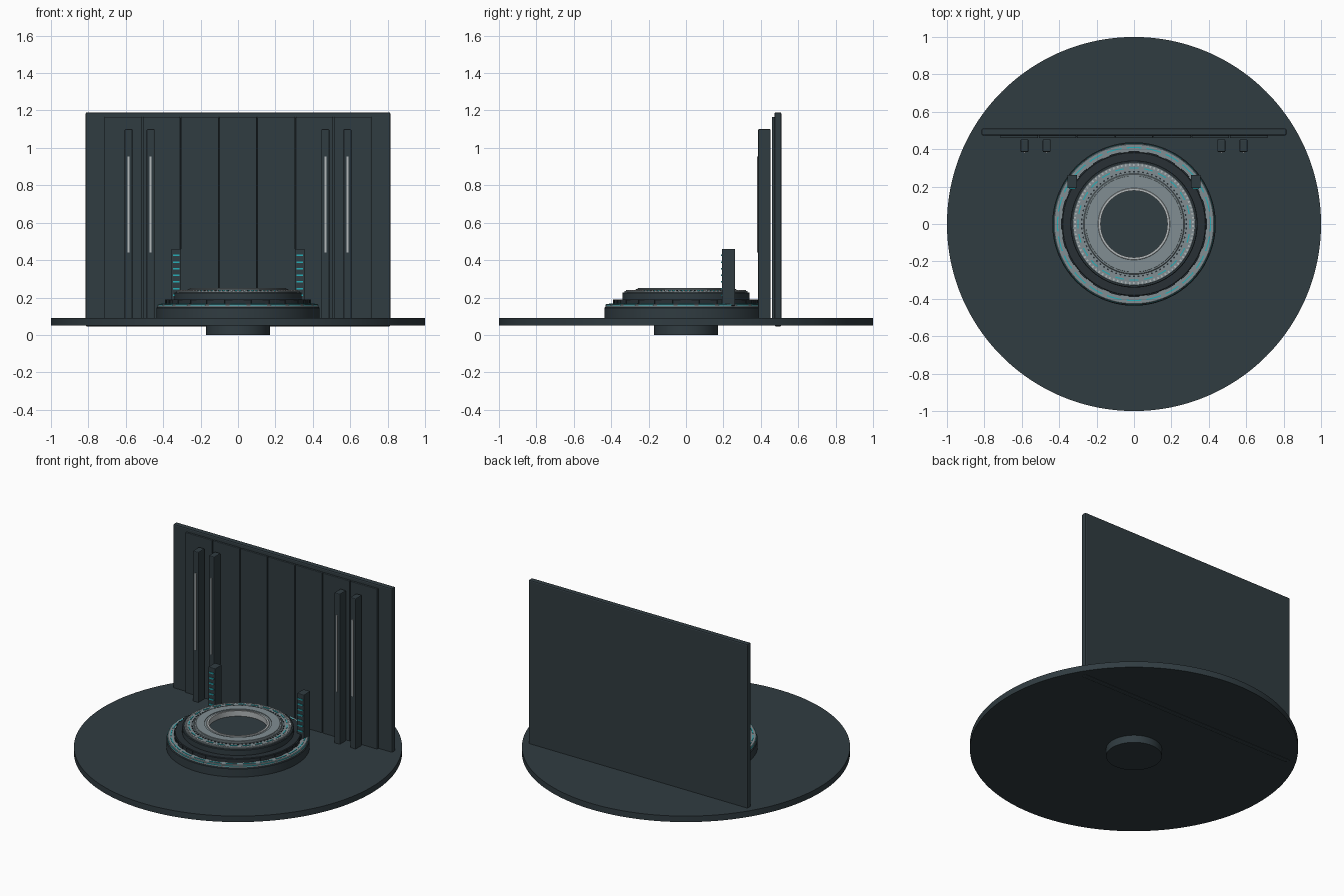
import bpy, bmesh, math
from math import sin, cos, pi

if "Cube" in bpy.data.objects:
    bpy.data.objects.remove(bpy.data.objects["Cube"])


def material(name, rgb):
    m = bpy.data.materials.new(name)
    m.diffuse_color = (*rgb, 1)
    m.use_nodes = True
    m.node_tree.nodes["Principled BSDF"].inputs["Base Color"].default_value = m.diffuse_color
    return m


SLATE = material("dark slate", (0.030, 0.045, 0.053))
BLACK = material("deep slate", (0.021, 0.030, 0.036))
GREY = material("brushed grey", (0.22, 0.27, 0.29))
SILVER = material("pale silver", (0.45, 0.48, 0.49))
CYAN = material("cyan glow", (0.02, 0.42, 0.47))


def finish(name, bm, mat, smooth=False):
    bmesh.ops.recalc_face_normals(bm, faces=bm.faces)
    mesh = bpy.data.meshes.new(name)
    bm.to_mesh(mesh)
    bm.free()
    mesh.materials.append(mat)
    ob = bpy.data.objects.new(name, mesh)
    bpy.context.collection.objects.link(ob)
    if smooth:
        bpy.ops.object.select_all(action='DESELECT')
        ob.select_set(True)
        bpy.context.view_layer.objects.active = ob
        bpy.ops.object.shade_smooth_by_angle(angle=math.radians(30))
    return ob


def box(name, x, y, z, mat, bevel=0.0):
    """Box from (min, max) ranges, with optional rounded edges."""
    bm = bmesh.new()
    bmesh.ops.create_cube(bm, size=1)
    for v in bm.verts:
        v.co = [r[0] if c < 0 else r[1] for c, r in zip(v.co, (x, y, z))]
    ob = finish(name, bm, mat)
    if bevel:
        b = ob.modifiers.new("rounded edges", 'BEVEL')
        b.width, b.segments = bevel, 2
    return ob


def disc(name, r, z0, z1, mat, n=128):
    bm = bmesh.new()
    bmesh.ops.create_cone(bm, cap_ends=True, segments=n, radius1=r, radius2=r, depth=z1 - z0)
    bmesh.ops.translate(bm, verts=bm.verts, vec=(0, 0, (z0 + z1) / 2))
    return finish(name, bm, mat, True)


def ring(name, r0, r1, z0, z1, mat, chamfer=0.004, n=128):
    """Annular tier with a chamfered outer top edge."""
    prof = [(r0, z0), (r1, z0), (r1, z1 - chamfer), (r1 - chamfer, z1), (r0, z1)]
    bm = bmesh.new()
    rows = [[bm.verts.new((r * cos(2 * pi * i / n), r * sin(2 * pi * i / n), z))
             for r, z in prof] for i in range(n)]
    for i in range(n):
        a, b = rows[i], rows[(i + 1) % n]
        for j in range(len(prof)):
            k = (j + 1) % len(prof)
            bm.faces.new((a[j], b[j], b[k], a[k]))
    return finish(name, bm, mat, True)


def dashes(name, r0, r1, z0, z1, count, fill, mat, steps=1):
    """Circle of raised arc blocks; fill is the share of the circle covered."""
    bm = bmesh.new()
    for d in range(count):
        rows = []
        for s in range(steps + 1):
            a = 2 * pi / count * (d + fill * (s / steps - 0.5)) + pi / 2
            rows.append([bm.verts.new((r * cos(a), r * sin(a), z))
                         for r, z in ((r0, z0), (r1, z0), (r1, z1), (r0, z1))])
        for a, b in zip(rows, rows[1:]):
            for j in range(4):
                k = (j + 1) % 4
                bm.faces.new((a[j], b[j], b[k], a[k]))
        bm.faces.new(rows[0])
        bm.faces.new(rows[-1])
    return finish(name, bm, mat)


# Floor and underside hub
disc("floor_disc", 1.0, 0.05, 0.09, SLATE, 192)
disc("underside_hub", 0.17, 0.0, 0.05, SLATE)

# Stepped round platform
ring("platform_base", 0.18, 0.437, 0.09, 0.148, SLATE)
ring("lower_metal_ring", 0.37, 0.43, 0.148, 0.165, GREY)
ring("dark_step", 0.18, 0.385, 0.148, 0.19, BLACK)
ring("upper_drum", 0.18, 0.34, 0.19, 0.228, SLATE)
ring("upper_metal_ring", 0.26, 0.328, 0.228, 0.236, GREY, 0.002)
ring("top_step", 0.19, 0.27, 0.228, 0.246, GREY)
ring("top_plate", 0.205, 0.258, 0.246, 0.25, GREY, 0.001)
ring("bore_rim", 0.178, 0.192, 0.20, 0.25, SILVER, 0.002)
disc("bore_floor", 0.182, 0.09, 0.213, SLATE)

# Glowing dashes, ticks and notches on the platform
dashes("lower_glow", 0.406, 0.412, 0.163, 0.168, 24, 0.75, CYAN, 4)
dashes("lower_edge_glow", 0.424, 0.4315, 0.157, 0.162, 24, 0.8, CYAN, 4)
dashes("upper_glow", 0.297, 0.303, 0.235, 0.239, 24, 0.6, CYAN, 3)
dashes("upper_ticks", 0.311, 0.322, 0.235, 0.239, 90, 0.4, SILVER)
dashes("inner_ticks", 0.276, 0.284, 0.235, 0.239, 72, 0.4, BLACK)
dashes("step_notches", 0.378, 0.390, 0.163, 0.188, 24, 0.6, BLACK, 3)

# Back wall with seven raised panels
box("back_wall", (-0.815, 0.815), (0.473, 0.51), (0.045, 1.19), SLATE, 0.008)
W = 0.2045
for i in range(7):
    x = (i - 3.5) * W
    box(f"wall_panel_{i + 1}", (x + 0.002, x + W - 0.002), (0.459, 0.475),
        (0.085, 1.165), SLATE, 0.004)

for side, tag in ((-1, "left"), (1, "right")):
    # Tall fins with pale light strips
    for k, cx in enumerate((0.467, 0.585)):
        c = side * cx
        box(f"{tag}_fin_{k + 1}", (c - 0.021, c + 0.021), (0.385, 0.452), (0.085, 1.10), SLATE, 0.005)
        box(f"{tag}_light_strip_{k + 1}", (c - 0.005, c + 0.005), (0.380, 0.388), (0.44, 0.955), SILVER)
    # Short posts with cyan rungs
    c = side * 0.33
    box(f"{tag}_post", (c - 0.026, c + 0.026), (0.192, 0.262), (0.155, 0.46), SLATE, 0.004)
    for k in range(7):
        z = 0.212 + 0.0355 * k
        box(f"{tag}_rung_{k + 1}", (c - 0.018, c + 0.018), (0.187, 0.194), (z - 0.004, z + 0.004), CYAN)
